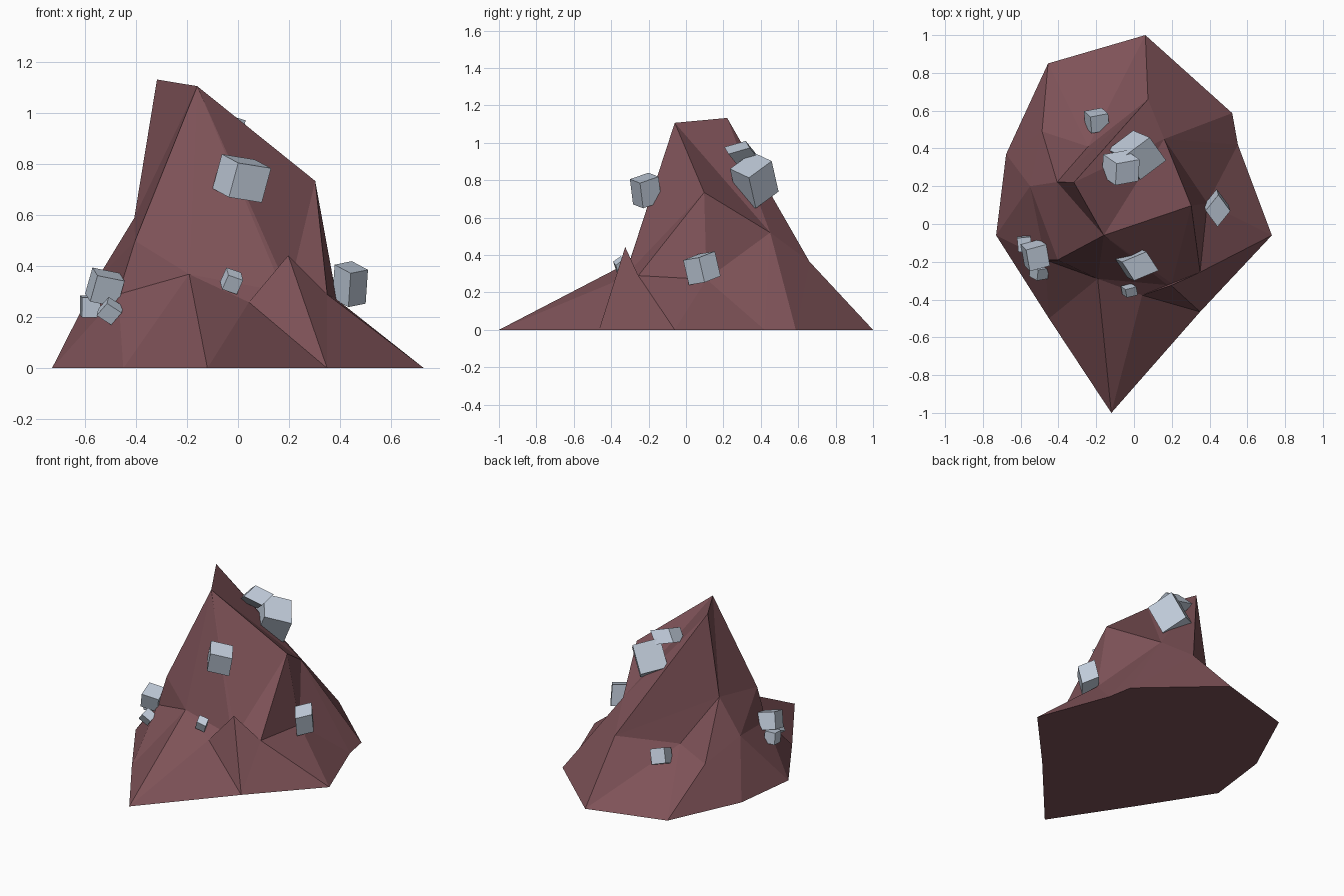
import bpy, bmesh
from mathutils import Vector, Euler
from mathutils.geometry import delaunay_2d_cdt

if "Cube" in bpy.data.objects:
    bpy.data.objects.remove(bpy.data.objects["Cube"])


def material(name, color):
    m = bpy.data.materials.new(name)
    m.diffuse_color = (*color, 1)
    m.use_nodes = True
    m.node_tree.nodes["Principled BSDF"].inputs["Base Color"].default_value = m.diffuse_color
    return m


def finish(bm, name, mat):
    bmesh.ops.recalc_face_normals(bm, faces=bm.faces)
    me = bpy.data.meshes.new(name)
    bm.to_mesh(me)
    bm.free()
    me.materials.append(mat)
    ob = bpy.data.objects.new(name, me)
    bpy.context.collection.objects.link(ob)


rock_mat = material("rock", (0.21, 0.085, 0.097))
ore_mat = material("ore", (0.53, 0.60, 0.70))

# rock: ground outline, then peaks and ridge points
outline = [(.06, 1), (.52, .587), (.55, .42), (.73, -.06), (.35, -.465),
           (-.12, -1), (-.45, -.5), (-.73, -.06), (-.677, .37), (-.455, .85)]
peaks = [(-.16, -.06, 1.107), (-.318, .22, 1.133), (-.407, .222, .59),   # 10-12 summit
         (.303, .097, .735), (.16, .45, .52), (.074, .66, .365),         # 13-15 back ridge
         (-.487, .49, .255), (-.243, .41, .30), (-.55, .2, .355),        # 16-18 back left
         (-.47, -.19, .29), (-.404, -.19, .5), (-.192, -.29, .369),      # 19-21 front left
         (.043, -.377, .259), (.197, -.325, .443), (.35, -.255, .29),    # 22-24 front right
         (.388, .11, .27)]                                               # 25 right side
ridges = ["10-11-15-14-13-10-12-15", "10-20-19-21-22-24-25-14", "20-21-10-23-13-24-23-22",
          "13-25-3-24-4-22-5-21-6-19", "20-18-12-16-18-8-16-9-17-12", "17-15-1-14-2-25",
          "16-17-0-15", "11-12-20", "18-7-19", "21-23"]
n = len(outline)
points = [Vector((x, y, 0)) for x, y in outline] + [Vector(p) for p in peaks]
edges = {(i, (i + 1) % n) for i in range(n)}
for r in ridges:
    ids = [int(s) for s in r.split("-")]
    edges |= set(zip(ids, ids[1:]))
co, _, tris, source, _, _ = delaunay_2d_cdt([p.xy for p in points], list(edges), [], 1, 1e-5)
bm = bmesh.new()
verts = [bm.verts.new((c.x, c.y, points[s[0]].z if s else 0.3)) for c, s in zip(co, source)]
for t in tris:
    bm.faces.new([verts[i] for i in t])
rim = [e for e in bm.edges if e.is_boundary]
bmesh.ops.contextual_create(bm, geom=rim)
finish(bm, "rock", rock_mat)


# ore blocks: a turned cube fitted into the box from lo to hi
def block(name, lo, hi, turn):
    bm = bmesh.new()
    bmesh.ops.create_cube(bm, size=1)
    bmesh.ops.rotate(bm, verts=bm.verts, matrix=Euler(turn).to_matrix())
    half = [max(v.co[i] for v in bm.verts) for i in range(3)]
    for v in bm.verts:
        v.co = [(lo[i] + hi[i]) / 2 + v.co[i] / half[i] * (hi[i] - lo[i]) / 2 for i in range(3)]
    finish(bm, name, ore_mat)


block("ore_front", (-.10, -.30, .65), (.13, -.13, .84), (.25, .15, .5))
block("ore_right", (.37, -.015, .24), (.51, .185, .42), (.25, -.1, .75))
block("ore_left_large", (-.60, -.25, .24), (-.445, -.08, .395), (.3, .2, .25))
block("ore_left_small", (-.62, -.15, .20), (-.54, -.06, .285), (.1, .0, .1))
block("ore_left_low", (-.555, -.30, .17), (-.45, -.21, .28), (.5, .6, .2))
block("ore_front_small", (-.07, -.39, .29), (.02, -.315, .395), (.5, .3, .3))
block("ore_back_top", (-.17, .205, .88), (.03, .39, 1.01), (.5, .5, .2))
block("ore_back_large", (-.14, .235, .65), (.17, .495, .95), (.5, .25, .7))
block("ore_back_low", (-.265, .48, .18), (-.13, .615, .33), (.4, .3, .2))
